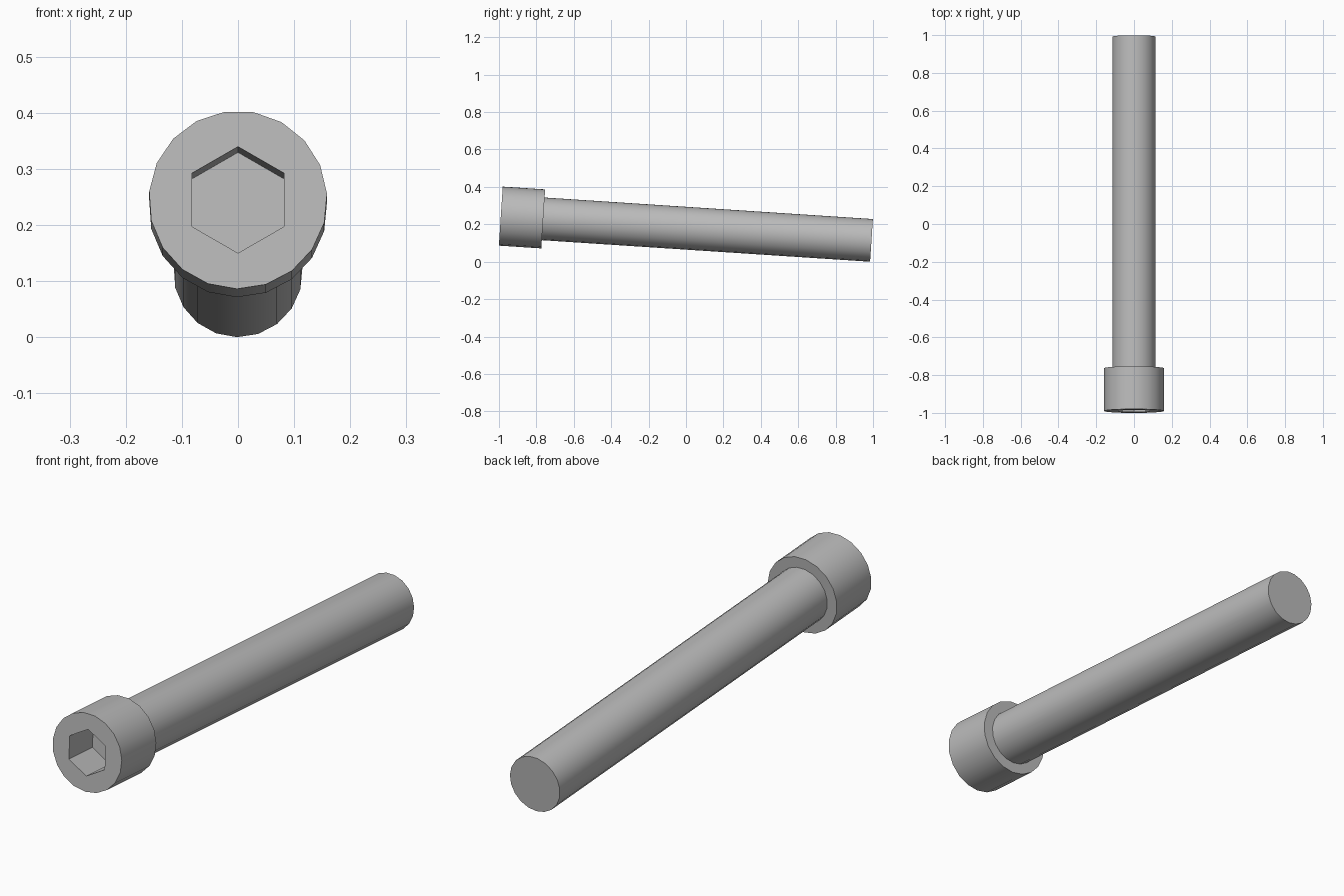
import bpy
import bmesh
import math
from mathutils import Matrix

cube = bpy.data.objects.get("Cube")
if cube:
    bpy.data.objects.remove(cube, do_unlink=True)

SIDES = 19
LENGTH, HEAD_LENGTH, SOCKET_DEPTH = 1.986, 0.227, 0.155
HEAD_RADIUS, SHAFT_RADIUS, SOCKET_RADIUS = 0.159, 0.115, 0.095

steel = bpy.data.materials.new("steel grey")
steel.use_nodes = True
steel.diffuse_color = (0.5, 0.5, 0.5, 1)
steel.node_tree.nodes["Principled BSDF"].inputs["Base Color"].default_value = (0.5, 0.5, 0.5, 1)


def ring(bm, radius, y, sides, phase):
    """Closed loop of edges around the bolt axis."""
    verts = []
    for i in range(sides):
        a = math.radians(phase) + math.tau * i / sides
        verts.append(bm.verts.new((radius * math.cos(a), y, radius * math.sin(a))))
    return [bm.edges.new((verts[i - 1], verts[i])) for i in range(sides)]


def bridge(bm, first, second):
    bmesh.ops.bridge_loops(bm, edges=first + second)


def finish(bm, name):
    bmesh.ops.recalc_face_normals(bm, faces=bm.faces)
    # Tilt the axis down towards the tip and place the head at the front
    bm.transform(Matrix.Translation((0, -0.99, 0.2445)) @ Matrix.Rotation(math.radians(-3.75), 4, "X"))
    mesh = bpy.data.meshes.new(name)
    bm.to_mesh(mesh)
    bm.free()
    mesh.materials.append(steel)
    obj = bpy.data.objects.new(name, mesh)
    bpy.context.collection.objects.link(obj)
    return obj


# Bolt: hex socket, cylindrical head, shoulder and plain shaft as one closed skin
bm = bmesh.new()
socket_floor = ring(bm, SOCKET_RADIUS, SOCKET_DEPTH, 6, 30)
socket_mouth = ring(bm, SOCKET_RADIUS, 0, 6, 30)
head_front = ring(bm, HEAD_RADIUS, 0, SIDES, 4)
head_back = ring(bm, HEAD_RADIUS, HEAD_LENGTH, SIDES, 4)
shaft_start = ring(bm, SHAFT_RADIUS, HEAD_LENGTH, SIDES, 4)
shaft_tip = ring(bm, SHAFT_RADIUS, LENGTH, SIDES, 4)

bridge(bm, socket_floor, socket_mouth)
bmesh.ops.triangle_fill(bm, edges=socket_mouth + head_front, use_beauty=True)
bridge(bm, head_front, head_back)
bridge(bm, head_back, shaft_start)
bridge(bm, shaft_start, shaft_tip)
bmesh.ops.contextual_create(bm, geom=socket_floor)
bmesh.ops.contextual_create(bm, geom=shaft_tip)
bolt = finish(bm, "socket_head_bolt")

bpy.ops.object.select_all(action="DESELECT")
bolt.select_set(True)
bpy.context.view_layer.objects.active = bolt
bpy.ops.object.shade_smooth_by_angle(angle=math.radians(30))
